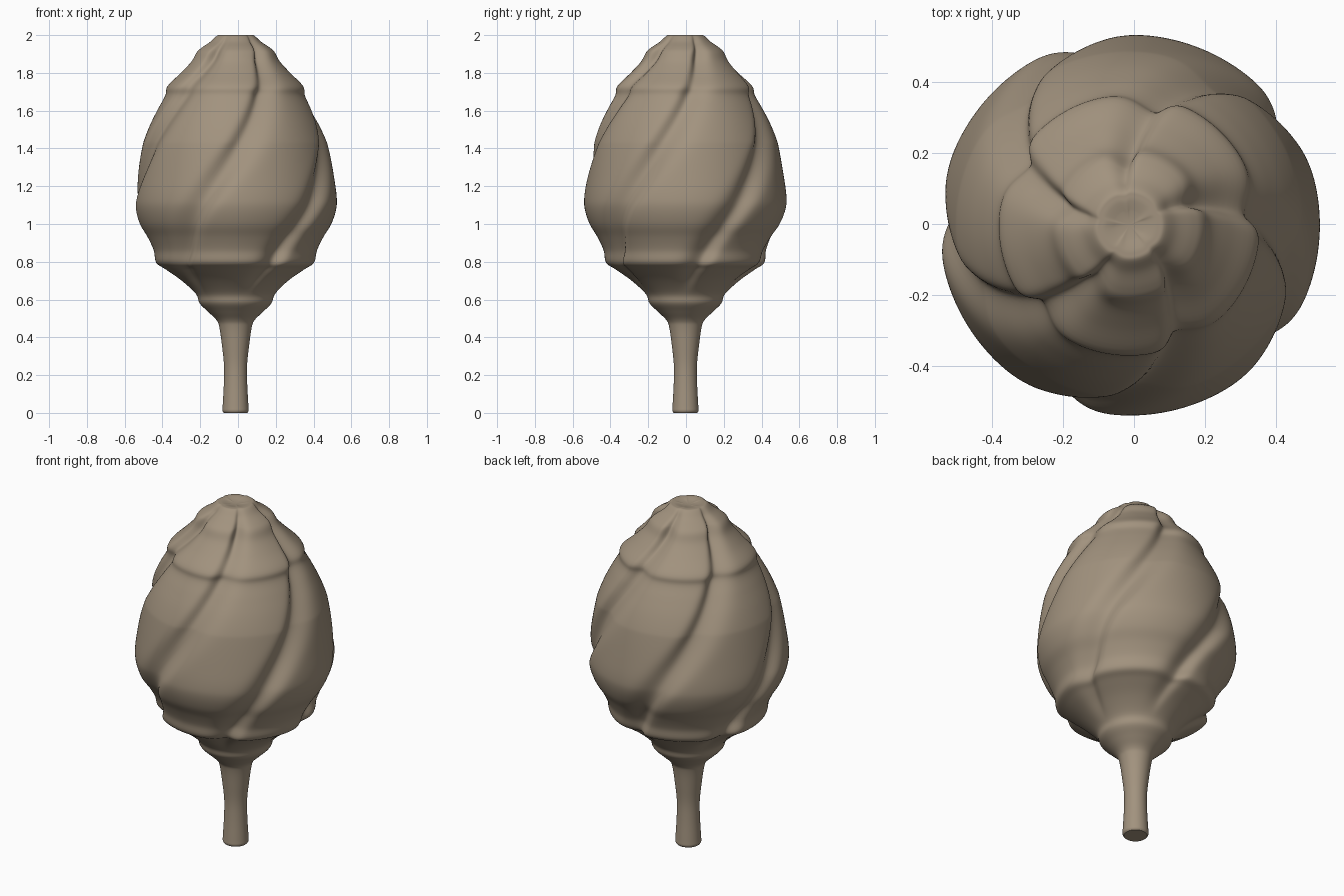
import bpy, bmesh, math

if "Cube" in bpy.data.objects:
    bpy.data.objects.remove(bpy.data.objects["Cube"])

AXIS = (-0.013, -0.003)
SEGMENTS = 180
STEPS = 5

# (radius, height) outline from stem foot to bud tip
PROFILE = [(0.062, 0.0), (0.069, 0.012), (0.068, 0.04), (0.062, 0.15), (0.061, 0.25), (0.071, 0.35),
           (0.085, 0.45), (0.10, 0.49), (0.145, 0.535), (0.19, 0.58), (0.21, 0.63),
           (0.285, 0.70), (0.37, 0.76), (0.42, 0.795), (0.433, 0.86), (0.465, 0.93),
           (0.507, 1.0), (0.533, 1.08), (0.535, 1.15), (0.518, 1.27), (0.495, 1.40),
           (0.482, 1.45), (0.45, 1.53), (0.41, 1.61), (0.372, 1.68), (0.360, 1.73),
           (0.29, 1.80), (0.235, 1.86), (0.207, 1.91), (0.18, 1.935), (0.135, 1.965),
           (0.098, 1.998), (0.075, 2.0), (0.04, 1.993)]


def catmull(a, b, c, d, t):
    return 0.5 * (2 * b + (c - a) * t + (2 * a - 5 * b + 4 * c - d) * t * t
                  + (3 * b - a - 3 * c + d) * t ** 3)


def smooth(lo, hi, v):
    t = min(1, max(0, (v - lo) / (hi - lo)))
    return t * t * (3 - 2 * t)


# Smoothly resampled outline
rows = []
for i in range(len(PROFILE) - 1):
    p = [PROFILE[min(max(i + k, 0), len(PROFILE) - 1)] for k in (-1, 0, 1, 2)]
    for s in range(STEPS):
        rows.append([catmull(*(q[n] for q in p), s / STEPS) for n in (0, 1)])
rows.append(PROFILE[-1])


def petal_radius(r, z, angle):
    """Five spiral grooves, one lip steeper than the other."""
    groove = math.radians(-118 + 72 * (z - 1))
    d = math.degrees(angle - groove) % 72
    if d > 36:
        d -= 72
    upper = smooth(1.0, 1.5, z)
    width = (15 - 6 * upper) if d < 0 else (9 + 9 * upper)
    depth = 0.043 * smooth(0.62, 0.82, z) * (1 - 0.85 * smooth(1.9, 2.0, z))
    return r - depth * math.exp(-(d / width) ** 2 * 2.2)


# Flower bud and stem, one continuous skin
bm = bmesh.new()
rings = []
for r, z in rows:
    ring = []
    for k in range(SEGMENTS):
        a = 2 * math.pi * k / SEGMENTS
        pr = petal_radius(r, z, a)
        ring.append(bm.verts.new((AXIS[0] + pr * math.cos(a), AXIS[1] + pr * math.sin(a),
                                  min(2, max(0, z)))))
    rings.append(ring)
for lo, hi in zip(rings, rings[1:]):
    for k in range(SEGMENTS):
        n = (k + 1) % SEGMENTS
        bm.faces.new((lo[k], lo[n], hi[n], hi[k]))
bm.faces.new(rings[0][::-1])
tip = bm.verts.new((AXIS[0], AXIS[1], 1.988))
for k in range(SEGMENTS):
    bm.faces.new((rings[-1][k], rings[-1][(k + 1) % SEGMENTS], tip))
mesh = bpy.data.meshes.new("flower_bud")
bm.to_mesh(mesh)
bm.free()
bud = bpy.data.objects.new("flower_bud", mesh)
bpy.context.collection.objects.link(bud)

# Warm brown colour
mat = bpy.data.materials.new("warm_brown")
mat.diffuse_color = (0.36, 0.29, 0.21, 1)
mat.use_nodes = True
mat.node_tree.nodes["Principled BSDF"].inputs["Base Color"].default_value = mat.diffuse_color
mesh.materials.append(mat)

bpy.context.view_layer.objects.active = bud
bud.select_set(True)
bpy.ops.object.shade_smooth_by_angle(angle=math.radians(50))
